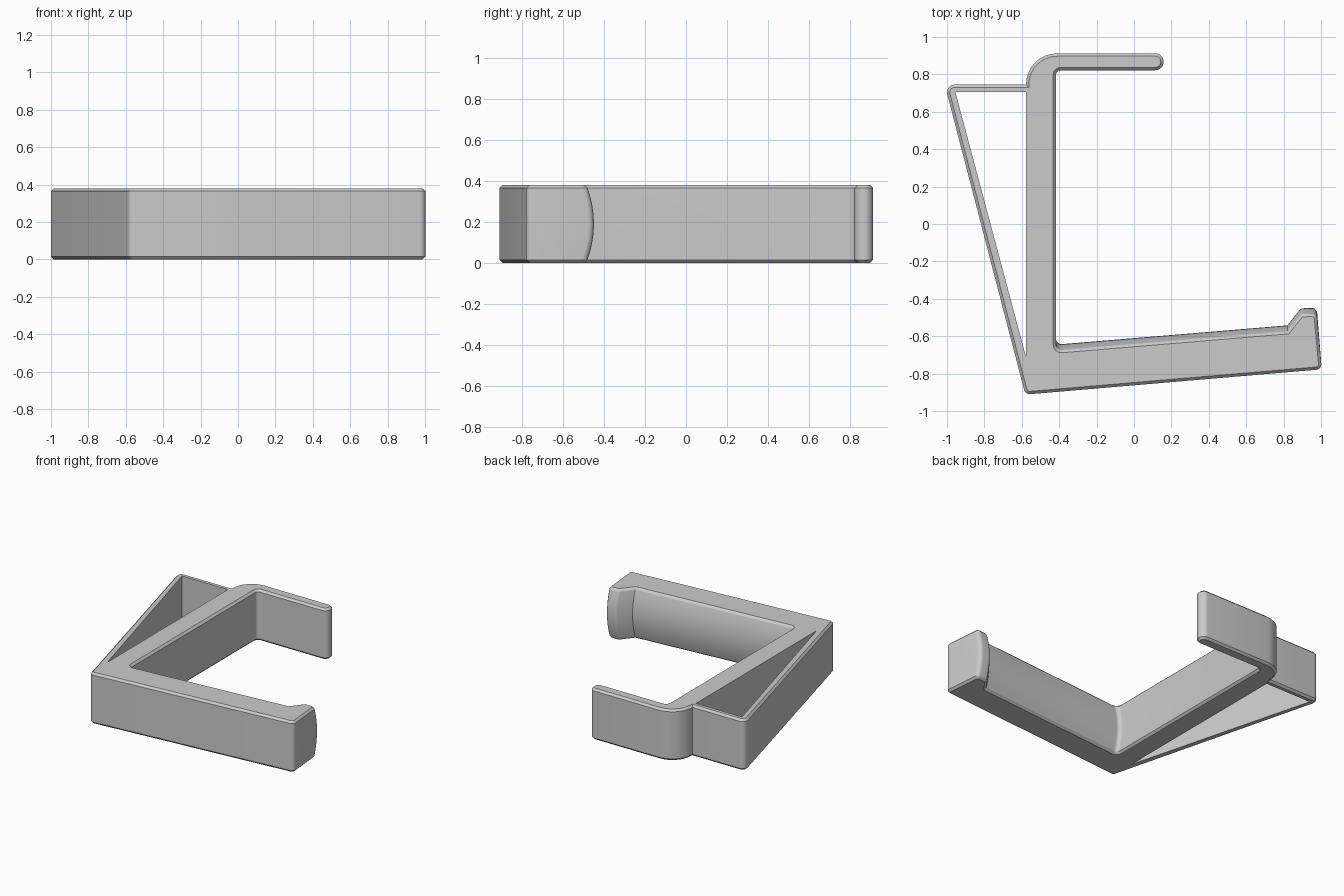
import bpy
import bmesh
import math
from mathutils import Vector

HEIGHT = 0.38
CHAMFER = 0.015
CROWN = 0.031      # bulge of the lower arm's upper surface
STEPS = 12         # layers across the bulge

default = bpy.data.objects.get("Cube")
if default:
    bpy.data.objects.remove(default, do_unlink=True)

# Outline corners, counter-clockwise: x, y, fillet radius, bulge weight
CORNERS = [
    (-0.581, -0.912, 0.03, 0),     # lower outer corner
    (1.004, -0.777, 0.03, 0),      # arm end
    (0.977, -0.479, 0.03, 1),      # lip
    (0.893, -0.482, 0.025, 1),
    (0.82, -0.573, 0, 1),          # lip foot
    (-0.417, -0.676, 0.03, 1),     # lower inner corner
    (-0.417, 0.822, 0.025, 0),     # upper inner corner
    (0.158, 0.822, 0.045, 0),      # hook tip
    (0.158, 0.912, 0.044, 0),
    (-0.577, 0.912, 0.165, 0),     # large hook bend
    (-0.577, 0.745, 0, 0),
    (-1.012, 0.745, 0.04, 0),      # brace corner
]
BRACE_OPENING = [(-0.955, 0.705), (-0.577, 0.705), (-0.577, -0.713)]


def rounded_outline(corners, segments=8):
    """Return (point, weight) pairs with filleted corners."""
    result = []
    for i, (x, y, radius, weight) in enumerate(corners):
        p = Vector((x, y, 0))
        if not radius:
            result.append((p, weight))
            continue
        before = (Vector((*corners[i - 1][:2], 0)) - p).normalized()
        after = (Vector((*corners[(i + 1) % len(corners)][:2], 0)) - p).normalized()
        half = before.angle(after) / 2
        centre = p + (before + after).normalized() * radius / math.sin(half)
        reach = radius / math.tan(half)
        start = (p + before * reach - centre).normalized()
        end = (p + after * reach - centre).normalized()
        for k in range(segments + 1):
            result.append((centre + start.slerp(end, k / segments) * radius, weight))
    return result


def inset(points, distance):
    """Move a counter-clockwise loop inwards with mitred corners."""
    result = []
    for i, p in enumerate(points):
        a = (p - points[i - 1]).normalized()
        b = (points[(i + 1) % len(points)] - p).normalized()
        na, nb = Vector((-a.y, a.x, 0)), Vector((-b.y, b.x, 0))
        result.append(p + (na + nb) * distance / (1 + na.dot(nb)))
    return result


def add_loop(bm, points, z):
    return [bm.verts.new((p[0], p[1], z)) for p in points]


def add_walls(bm, lower, upper):
    for i in range(len(lower)):
        j = (i + 1) % len(lower)
        bm.faces.new((lower[i], lower[j], upper[j], upper[i]))


def add_cap(bm, loops, direction):
    edges = []
    for loop in loops:
        for i, v in enumerate(loop):
            edges.append(bm.edges.get((v, loop[(i + 1) % len(loop)])))
    bmesh.ops.triangle_fill(bm, edges=edges, use_beauty=True,
                            normal=(0, 0, direction))


# Bracket body: chamfered layers with a crowned lower arm
outline = rounded_outline(CORNERS)
rim = inset([p for p, w in outline], CHAMFER)
bm = bmesh.new()
layers = [add_loop(bm, rim, 0)]
for k in range(STEPS + 1):
    t = k / STEPS
    bulge = CROWN * (1 - (2 * t - 1) ** 2)
    z = CHAMFER + t * (HEIGHT - 2 * CHAMFER)
    layers.append(add_loop(bm, [p + Vector((0, w * bulge, 0)) for p, w in outline], z))
layers.append(add_loop(bm, rim, HEIGHT))
for lower, upper in zip(layers, layers[1:]):
    add_walls(bm, lower, upper)

# Triangular opening behind the diagonal brace
opening = [add_loop(bm, BRACE_OPENING, z) for z in (0, HEIGHT)]
add_walls(bm, *opening)
add_cap(bm, (layers[0], opening[0]), -1)
add_cap(bm, (layers[-1], opening[1]), 1)
bmesh.ops.recalc_face_normals(bm, faces=bm.faces)

mesh = bpy.data.meshes.new("hook_bracket")
bm.to_mesh(mesh)
bm.free()
bracket = bpy.data.objects.new("hook_bracket", mesh)
bpy.context.collection.objects.link(bracket)

# Plain grey finish
grey = bpy.data.materials.new("light_grey")
grey.use_nodes = True
grey.diffuse_color = (0.6, 0.6, 0.6, 1)
grey.node_tree.nodes["Principled BSDF"].inputs["Base Color"].default_value = grey.diffuse_color
mesh.materials.append(grey)

bpy.ops.object.select_all(action='DESELECT')
bracket.select_set(True)
bpy.context.view_layer.objects.active = bracket
bpy.ops.object.shade_smooth_by_angle(angle=math.radians(20))
